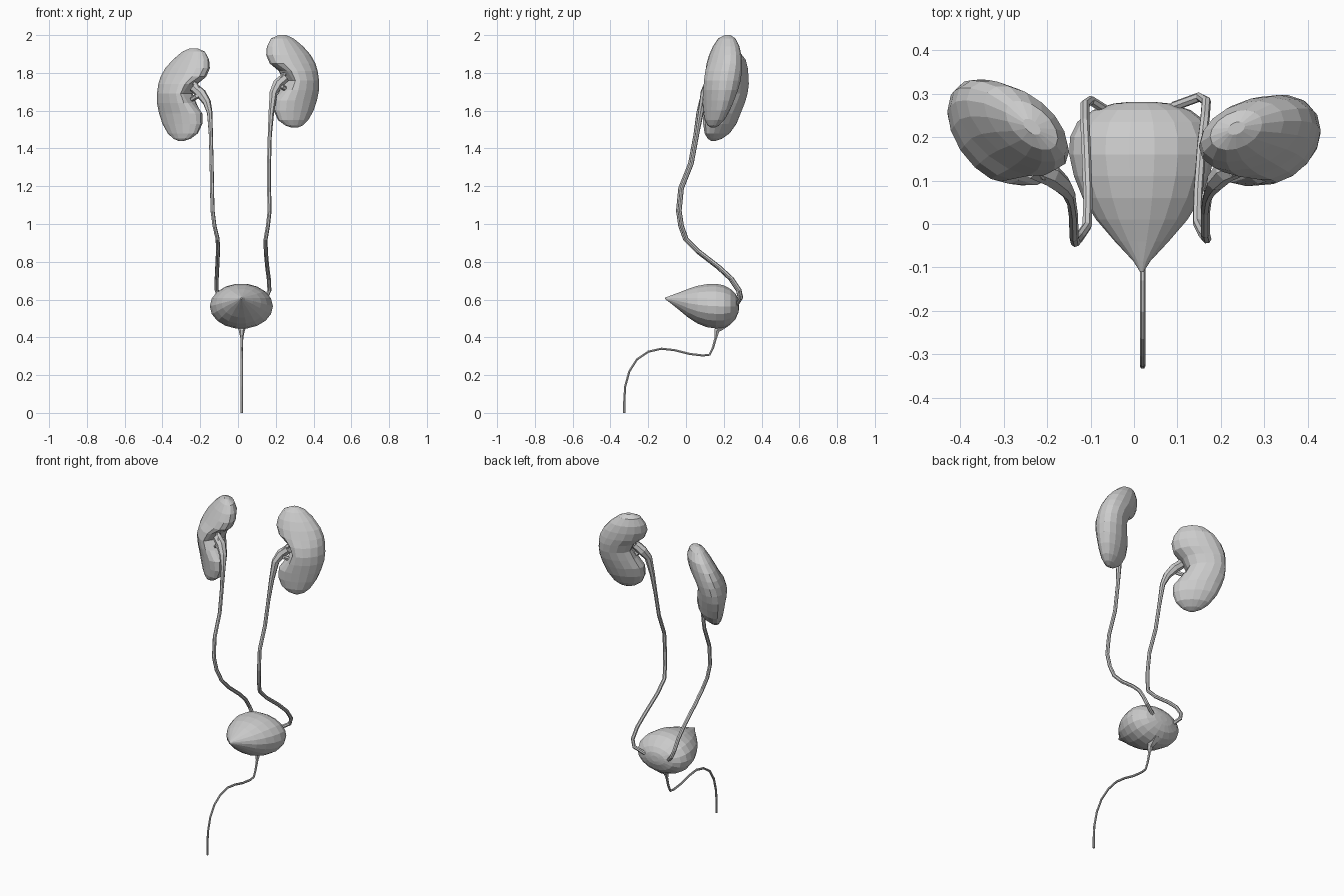
import bpy, bmesh, math
from mathutils import Vector


def loft(name, rings):
    """Skin a list of equal-length point rings and cap both ends."""
    bm = bmesh.new()
    rows = [[bm.verts.new(p) for p in r] for r in rings]
    n = len(rows[0])
    for a, b in zip(rows, rows[1:]):
        for i in range(n):
            j = (i + 1) % n
            bm.faces.new((a[i], a[j], b[j], b[i]))
    bm.faces.new(rows[0])
    bm.faces.new(rows[-1])
    bmesh.ops.recalc_face_normals(bm, faces=bm.faces)
    me = bpy.data.meshes.new(name)
    bm.to_mesh(me)
    bm.free()
    ob = bpy.data.objects.new(name, me)
    bpy.context.collection.objects.link(ob)
    return ob


def tube(name, pts, radii, sides=7):
    """Sweep a round section along a path; the last radius repeats."""
    pts = [Vector(p) for p in pts]
    rings, side = [], Vector((1, 0, 0))
    for k, p in enumerate(pts):
        t = (pts[min(k + 1, len(pts) - 1)] - pts[max(k - 1, 0)]).normalized()
        side = side - t * side.dot(t)
        if side.length < 0.1:
            side = t.orthogonal()
        side.normalize()
        up = t.cross(side)
        r = radii[min(k, len(radii) - 1)]
        rings.append([p + r * (math.cos(a) * side + math.sin(a) * up)
                      for a in (2 * math.pi * i / sides for i in range(sides))])
    return loft(name, rings)


# Kidney levels: height, outer edge, inner edge, front, back, hilum dent
LEVELS = [
    (1.930, 0.255, 0.215, 0.205, 0.235, 0),
    (1.912, 0.295, 0.175, 0.170, 0.262, 0),
    (1.870, 0.345, 0.153, 0.142, 0.283, 0),
    (1.825, 0.385, 0.149, 0.122, 0.293, 0),
    (1.780, 0.410, 0.165, 0.108, 0.297, 0.005),
    (1.740, 0.422, 0.203, 0.098, 0.297, 0.03),
    (1.690, 0.429, 0.225, 0.091, 0.290, 0.045),
    (1.640, 0.429, 0.207, 0.087, 0.276, 0.03),
    (1.585, 0.418, 0.186, 0.086, 0.255, 0.005),
    (1.530, 0.400, 0.189, 0.090, 0.232, 0),
    (1.480, 0.372, 0.212, 0.098, 0.203, 0),
    (1.452, 0.343, 0.250, 0.114, 0.175, 0),
    (1.440, 0.315, 0.285, 0.132, 0.152, 0),
]


def kidney(name, side, dz, extra, shear, n=16):
    rings = []
    for z, xo, xi, yf, yb, dent in LEVELS:
        cx, rx = (xo + xi) / 2, (xo - xi) / 2
        yb += extra * min(1, rx / 0.1)
        cy, h = (yf + yb) / 2, (yb - yf) / 2
        ry = math.sqrt(max(h * h - (shear * rx) ** 2, (0.6 * h) ** 2))
        ring = []
        for i in range(n):
            a = 2 * math.pi * i / n
            d = dent * max(0, math.cos(a + 0.5)) ** 4
            x = cx - rx * math.cos(a) + d
            y = cy + ry * math.sin(a) - shear * rx * math.cos(a) + 0.4 * d
            ring.append((side * x, y, z + dz))
        rings.append(ring)
    loft(name, rings)


kidney("kidney_left_side", -1, 0.0, 0.036, 0.5)
kidney("kidney_right_side", 1, 0.07, 0.0, 0.25)

# Ureters: side-view course is shared, sideways drift differs
COURSE = [(0.13, 1.725), (0.115, 1.69), (0.09, 1.645), (0.07, 1.59), (0.05, 1.47),
          (0.022, 1.32), (-0.03, 1.19), (-0.042, 1.07), (-0.03, 0.99),
          (-0.005, 0.92), (0.06, 0.855), (0.17, 0.77), (0.235, 0.71),
          (0.275, 0.65), (0.284, 0.61), (0.262, 0.575)]
LEFT_X = [-0.235, -0.195, -0.165, -0.15, -0.144, -0.14, -0.138, -0.135, -0.125,
          -0.108, -0.106, -0.11, -0.113, -0.113, -0.10, -0.065]
RIGHT_X = [0.25, 0.21, 0.188, 0.176, 0.168, 0.164, 0.164, 0.167, 0.158,
           0.146, 0.147, 0.155, 0.163, 0.166, 0.15, 0.09]
RADII = [0.026, 0.028, 0.022, 0.015, 0.011]
for name, xs, dz, dy in (("left", LEFT_X, 0.0, 0.0), ("right", RIGHT_X, 0.05, 0.008)):
    path = [(x, y + dy, z + (dz if z > 1.6 else 0)) for x, (y, z) in zip(xs, COURSE)]
    tube("ureter_" + name + "_side", path, RADII)
    # Short branches of the renal pelvis entering the hilum
    s = -1 if xs[0] < 0 else 1
    hub = Vector(path[1])
    for k, (dx, ddz) in enumerate(((0.035, 0.055), (0.05, -0.03))):
        end = hub + Vector((s * dx, 0.02, ddz))
        mid = (hub + end) / 2 + Vector((0, -0.012, 0))
        tube(f"pelvis_branch_{name}_{k + 1}", [hub, mid, end], [0.018, 0.014, 0.012], 6)

# Bladder stations along y: y, half width, bottom, top
BLADDER = [(-0.110, 0.004, 0.602, 0.610), (-0.085, 0.020, 0.583, 0.620),
           (-0.040, 0.062, 0.547, 0.637), (0.010, 0.105, 0.505, 0.657),
           (0.060, 0.136, 0.472, 0.674), (0.110, 0.156, 0.452, 0.683),
           (0.160, 0.167, 0.445, 0.685), (0.200, 0.165, 0.450, 0.677),
           (0.235, 0.148, 0.468, 0.658), (0.262, 0.112, 0.495, 0.632),
           (0.277, 0.065, 0.530, 0.605), (0.281, 0.025, 0.550, 0.585)]
loft("bladder", [[(0.018 + w * math.cos(a), y, (lo + hi) / 2 + (hi - lo) / 2 * math.sin(a))
                  for a in (2 * math.pi * i / 18 for i in range(18))]
                 for y, w, lo, hi in BLADDER])

# Urethra with widened bladder neck
tube("urethra", [(0.02, y, z) for y, z in (
    (0.215, 0.49), (0.18, 0.455), (0.163, 0.435), (0.158, 0.40), (0.143, 0.345),
    (0.125, 0.308), (0.09, 0.304), (0.02, 0.312), (-0.06, 0.332), (-0.13, 0.34),
    (-0.2, 0.324), (-0.26, 0.283), (-0.3, 0.22), (-0.322, 0.14), (-0.327, 0.06),
    (-0.327, 0.0))], [0.035, 0.025, 0.016, 0.008, 0.007, 0.0065], 6)
